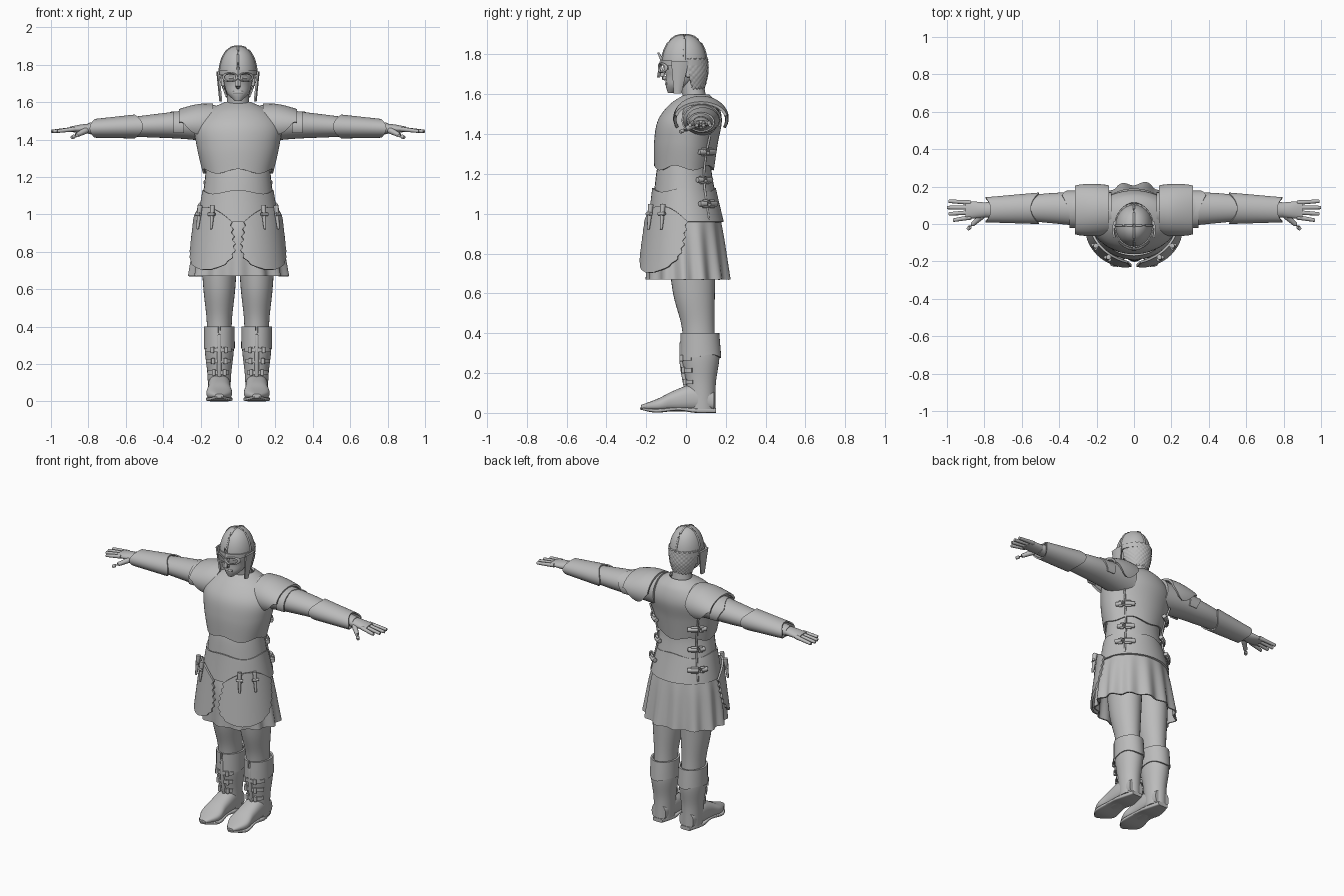
import bpy, bmesh, math
from math import sin, cos, pi, radians
from mathutils import Vector

if "Cube" in bpy.data.objects:
    bpy.data.objects.remove(bpy.data.objects["Cube"])

GREY = (0.5, 0.5, 0.5, 1)
LEG_X = .1
grey = bpy.data.materials.new("plain_grey")
grey.use_nodes = True
grey.diffuse_color = GREY
grey.node_tree.nodes["Principled BSDF"].inputs["Base Color"].default_value = GREY


def sheet(name, surface, columns=24, rows=16, thick=0, wrap=False, mirror=False):
    """Grid over surface(u, v): thickened into a shell, or capped when it wraps around."""
    bm = bmesh.new()
    count = columns if wrap else columns + 1
    grid = [[bm.verts.new(surface(i / columns, j / rows)) for i in range(count)]
            for j in range(rows + 1)]
    for lower, upper in zip(grid, grid[1:]):
        for i in range(columns):
            k = (i + 1) % count
            bm.faces.new((lower[i], lower[k], upper[k], upper[i]))
    if thick:
        bmesh.ops.recalc_face_normals(bm, faces=bm.faces)
        bmesh.ops.solidify(bm, geom=bm.faces[:], thickness=thick)
    elif wrap:
        bm.faces.new(grid[0])
        bm.faces.new(grid[-1])
    bmesh.ops.recalc_face_normals(bm, faces=bm.faces)
    mesh = bpy.data.meshes.new(name)
    bm.to_mesh(mesh)
    bm.free()
    mesh.polygons.foreach_set("use_smooth", [True] * len(mesh.polygons))
    mesh.set_sharp_from_angle(angle=radians(45))
    mesh.materials.append(grey)
    part = bpy.data.objects.new(name, mesh)
    bpy.context.scene.collection.objects.link(part)
    if mirror:
        part.modifiers.new("Mirror", "MIRROR").use_mirror_merge = False


def along(points, t):
    """Smooth interpolation through a list of tuples."""
    last = len(points) - 1
    index = min(int(t * last), last - 1)
    s = t * last - index
    before, start, end, after = [Vector(points[max(0, min(last, index + k))])
                                 for k in (-1, 0, 1, 2)]
    ease = s * s * (3 - 2 * s)
    leave = (end - before) / 2 * s * (1 - s) ** 2
    arrive = (after - start) / 2 * s * s * (s - 1)
    return start.lerp(end, ease) + leave + arrive


def arm_level(x):
    """Height of the gently sloping arm axis."""
    return 1.463 + .04 * (.7 - x)


def loft(name, rings, axis="z", x=0, power=1, arc=(0, 360), tweak=None, columns=32, rows=20, **more):
    """Rings are (position on axis, centre shift, width, depth); angle zero is the front."""
    def surface(u, v):
        place, shift, width, depth = along(rings, v)
        angle = radians(arc[0] + (arc[1] - arc[0]) * u)
        side = math.copysign(abs(sin(angle)) ** power, sin(angle)) * width
        front = -math.copysign(abs(cos(angle)) ** power, cos(angle)) * depth
        if axis == "z":
            point = Vector((x + side, shift + front, place))
        elif axis == "x":
            point = Vector((place, shift + front, arm_level(place) + side))
        else:
            point = Vector((x + side, place, shift + front))
        return tweak(point, angle, v) if tweak else point
    sheet(name, surface, columns, rows, wrap=arc == (0, 360), **more)


def tube(name, points, radius, taper=1, mirror=True):
    """Rounded rod through the points, its radius scaled by taper at the far end."""
    def surface(u, v):
        t = (1 - cos(pi * v)) / 2
        ahead, behind = along(points, min(1, t + .02)), along(points, max(0, t - .02))
        direction = (ahead - behind).normalized()
        side = direction.orthogonal().normalized()
        size = radius * (1 + (taper - 1) * t) * max(.15, min(1, 3 * sin(pi * v)))
        turn = 2 * pi * u
        return along(points, t) + size * (side * cos(turn) + direction.cross(side) * sin(turn))
    sheet(name, surface, columns=10, rows=10, wrap=True, mirror=mirror)


def around(degrees, z, width, depth, x=0, y=0):
    """Point on a level ellipse, measured from the front towards +x."""
    angle = radians(degrees)
    return Vector((x + width * sin(angle), y - depth * cos(angle), z))


def ripple(amount, count):
    """Wave the far edge of a shell up and down."""
    def tweak(point, angle, v):
        point.z += amount * v ** 3 * cos(count * angle)
        return point
    return tweak


# Waist cloth, breastplate and hip belt
loft("waist_cloth", [(1, 0, .2, .17), (1.2, -.01, .176, .14), (1.3, 0, .17, .13)])
loft("breastplate", [(1.6, .055, .07, .06), (1.55, .04, .17, .12), (1.47, .02, .23, .16),
                     (1.36, 0, .22, .16), (1.23, -.01, .19, .15)],
     tweak=ripple(.012, 5), columns=64, rows=30, thick=.012)
loft("hip_belt", [(.96, 0, .22, .19), (1.12, -.01, .19, .16)],
     tweak=ripple(.01, 4), columns=64, thick=.012)


# Pleated skirt
def pleat(point, angle, v):
    spread = 1 + v * (.05 * cos(13 * angle) + .015 * sin(5 * angle))
    return Vector((point.x * spread, point.y * spread, point.z))


loft("skirt", [(1, 0, .2, .17), (.88, 0, .23, .19), (.67, .012, .26, .205)],
     tweak=pleat, columns=130, thick=.008)


# Scalloped thigh flaps with hanging ties
def hip(degrees, z, out=0):
    flare = .12 * (1 - z) + out
    return around(degrees, z, .236 + flare, .207 + flare)


def flap(u, v):
    across = 2 * u - 1
    taper = max(0, (v - .4) / .6)
    spread = 41 * math.sqrt(max(.03, 1 - taper ** 2.4)) * (1 + .035 * cos(42 * v))
    top = 1.04 - .08 * across ** 2
    return hip(50 - 10 * v + across * spread, top + (.705 - top) * v)


sheet("thigh_flap", flap, columns=32, rows=48, thick=.012, mirror=True)
for degrees in (34, 57):
    tube("flap_tie", [hip(degrees, z, .012) for z in (1.05, .92)], .015, taper=.4)
    tube("flap_toggle", [hip(degrees + turn, 1, .018) for turn in (-5, 5)], .009)

# Seams and buckles towards the back on both flanks
tube("flank_seam", [around(130, z, width, width - .04)
                    for z, width in ((1.4, .23), (1.2, .18), (.97, .22))], .006)
for z, width in ((1.31, .21), (1.17, .19), (1.05, .22)):
    tube("flank_buckle", [around(turn, z, width, width - .04) for turn in (112, 130, 148)], .014)
    for offset in (-.014, .014):
        tube("buckle_strap", [around(turn, z + offset, width, width - .04)
                              for turn in (118, 130, 142)], .007)


# Arms, pointed bracers and hands
def pointed(point, angle, v):
    point.x += .022 * (1.6 * v - 1) * cos(2 * angle)
    return point


loft("arm", [(.12, .07, .1, .1), (.3, .08, .075, .09), (.5, .085, .058, .075), (.8, .075, .03, .04)],
     axis="x", mirror=True)
loft("bracer", [(.53, .084, .064, .084), (.78, .076, .05, .067)],
     axis="x", tweak=pointed, thick=.008, mirror=True)
loft("palm", [(.76, .075, .028, .036), (.84, .075, .023, .044), (.9, .075, .013, .045)],
     axis="x", mirror=True)
for finger in range(4):
    base, tip, reach = .036 + .026 * finger, .02 + .034 * finger, 1 - .008 * (finger - 2) ** 2
    tube("finger", [(.87, base, arm_level(.87)), (reach, tip, arm_level(reach) - .008)], .013, taper=.7)
tube("thumb", [(.81, .045, 1.45), (.85, .01, 1.43), (.89, -.03, 1.41)], .018, taper=.5)


# Shoulder guards: domed plate and flared lame with a rear point
def shoulder(u, v):
    spread = .68 + .32 * sin(pi * min(1, 1.1 * v))
    angle = radians(118) * (2 * u - 1) * spread
    swell = .9 + .12 * sin(pi * (.2 + .6 * v))
    rise = .112 - .05 * max(0, v - .3) ** 1.5
    return Vector((.135 + .18 * v, .075 + .137 * swell * sin(angle), 1.48 + rise * cos(angle)))


def lame(u, v):
    angle = radians(115) * (2 * u - 1)
    peak = max(0, 1 - 4 * abs(u - .72))
    return Vector((.29 + v * (.055 + .04 * peak), .078 + .1 * sin(angle), 1.47 + .08 * cos(angle)))


sheet("shoulder_guard", shoulder, columns=32, thick=.014, mirror=True)
sheet("shoulder_lame", lame, columns=40, thick=.008, mirror=True)

# Neck, head and face
loft("neck", [(1.54, .05, .075, .06), (1.6, .04, .06, .058), (1.72, .02, .055, .06)])
loft("head", [(1.607, -.075, .018, .016), (1.645, -.042, .056, .06), (1.69, -.016, .072, .085),
              (1.75, -.01, .08, .095), (1.85, 0, .06, .07)])
tube("nose", [(0, -.1, 1.745), (0, -.12, 1.69), (0, -.1, 1.68)], .011, mirror=False)
tube("mouth", [around(turn, 1.652, .06, .04, y=-.058) for turn in (-26, 0, 26)], .007, mirror=False)
tube("eye", [around(turn, 1.732, .08, .1) for turn in (15, 34)], .01)
tube("ear", [(.08, .012, 1.74), (.08, .01, 1.685)], .012)


# Short curled hair at the back of the head
def curls(point, angle, v):
    curl = 1 + .025 * cos(22 * angle) * cos(40 * v)
    return Vector((point.x * curl, point.y * curl, point.z))


loft("hair", [(1.78, 0, .09, .1), (1.7, .01, .08, .09), (1.63, .03, .055, .052)],
     arc=(92, 268), tweak=curls, columns=60, rows=32, thick=.01)


# Helmet: dome, rim, ridges, eye guards, nose guard and cheek guards
def dome(degrees, climb):
    shrink = cos(1.55 * climb) ** .85
    return around(degrees, 1.745 + .154 * sin(1.55 * climb), .1 * shrink, .113 * shrink, y=-.008)


def eye_ring(u, v):
    turn, roll = 2 * pi * u, 2 * pi * v
    size = 1 + .2 * cos(roll)
    x = .042 + .036 * size * cos(turn)
    return Vector((x, 6 * x * x - .135 + .006 * sin(roll), 1.733 + .022 * size * sin(turn)))


def nose_plate(u, v):
    across = u - .5
    return Vector((across * (.022 + .012 * v), .015 * abs(across) - .13 - .016 * v, 1.775 - .09 * v))


def cheek_plate(u, v):
    return Vector((.1 - .016 * v + .006 * sin(pi * u),
                   -.03 - .012 * v + (u - .5) * (.085 - .055 * v), 1.765 - .16 * v))


sheet("helmet_dome", lambda u, v: dome(360 * u, v), columns=40, wrap=True)
loft("helmet_rim", [(z, -.008, .105, .118) for z in (1.772, 1.745)], rows=2, thick=.006)
for degrees in range(0, 360, 90):
    tube("helmet_ridge", [dome(degrees, step / 5) for step in range(6)], .006, mirror=False)
sheet("eye_guard", eye_ring, columns=32, rows=8, wrap=True, thick=.002, mirror=True)
sheet("nose_guard", nose_plate, columns=4, rows=6, thick=.008)
tube("brow_tip", [(0, -.115, 1.76), (0, -.14, 1.81)], .01, taper=.4, mirror=False)
sheet("cheek_guard", cheek_plate, columns=8, rows=10, thick=.01, mirror=True)

# Legs and cuffed boots
loft("leg", [(.8, .03, .098, .12), (.6, .04, .085, .105), (.44, .06, .068, .083), (.3, .07, .065, .08)],
     x=LEG_X, mirror=True)
loft("boot_shaft", [(.38, .07, .074, .09), (.28, .073, .078, .095), (.15, .075, .064, .075),
                    (.02, .078, .058, .07)], x=LEG_X, mirror=True)
loft("boot_cuff", [(.4, .07, .082, .097), (.285, .074, .083, .103)], x=LEG_X, arc=(5, 355),
     tweak=ripple(.008, 3), thick=.012, mirror=True)
loft("foot", [(.14, .06, .05, .05), (.04, .075, .06, .068), (-.06, .06, .062, .052),
              (-.14, .04, .067, .032), (-.225, .03, .022, .01)],
     axis="y", x=LEG_X, power=.8, mirror=True)
loft("sole", [(.15, .012, .035, .012), (.05, .012, .06, .012), (-.04, .02, .058, .009),
              (-.15, .011, .07, .01), (-.23, .022, .012, .005)],
     axis="y", x=LEG_X, power=.4, mirror=True)

# Boot lacing, straps and toggles
tube("boot_lacing", [(LEG_X, -.02, .36), (LEG_X, -.02, .25), (LEG_X, 0, .13)], .012)
for step in range(3):
    z, size = .155 + .06 * step, .07 + .009 * step
    loft("boot_strap", [(z + edge, .072, size, size + .014) for edge in (.011, -.011)],
         x=LEG_X, arc=(-48, 62), rows=3, thick=.009, mirror=True)
    for degrees in (-25, 25):
        tube("boot_toggle", [around(degrees, z + edge, size, size + .016, x=LEG_X, y=.072)
                             for edge in (-.016, .016)], .01)
